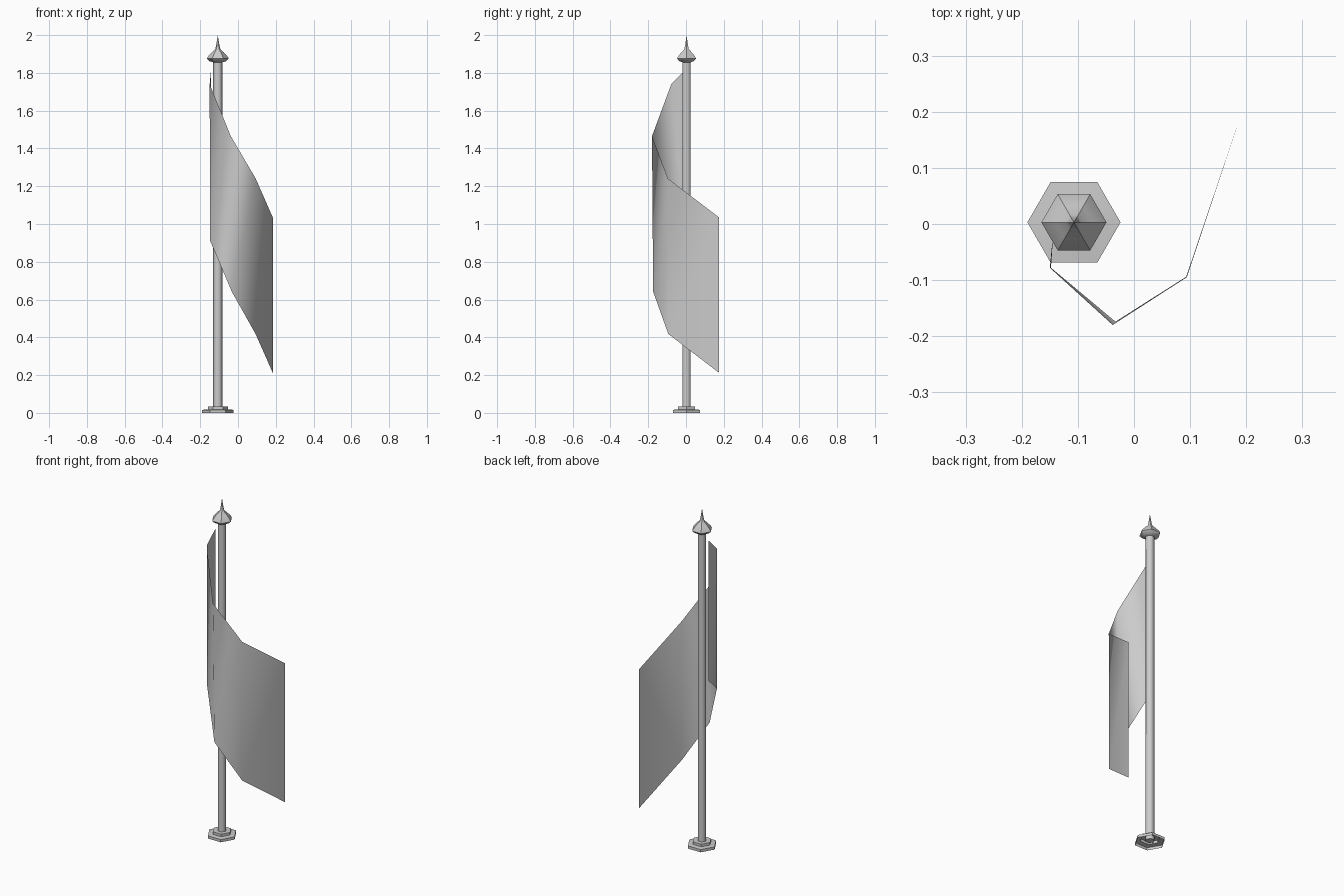
import bpy, math

if "Cube" in bpy.data.objects:
    bpy.data.objects.remove(bpy.data.objects["Cube"])

POLE_X, POLE_Y, SIDES = -0.107, 0.003, 6


def make(name, verts, faces, angle):
    mesh = bpy.data.meshes.new(name)
    mesh.from_pydata(verts, [], faces)
    mesh.update()
    ob = bpy.data.objects.new(name, mesh)
    bpy.context.collection.objects.link(ob)
    bpy.ops.object.select_all(action='DESELECT')
    ob.select_set(True)
    bpy.context.view_layer.objects.active = ob
    bpy.ops.object.shade_smooth_by_angle(angle=math.radians(angle))
    return ob


def lathe(name, profile, angle=30, tip=None, cap_bottom=False):
    """Six-sided turned shape around the pole axis, from (radius, z) pairs."""
    verts, faces = [], []
    for r, z in profile:
        for i in range(SIDES):
            a = math.tau * i / SIDES
            verts.append((POLE_X + r * math.cos(a), POLE_Y + r * math.sin(a), z))
    for k in range(len(profile) - 1):
        for i in range(SIDES):
            j = (i + 1) % SIDES
            a, b = k * SIDES, (k + 1) * SIDES
            faces.append((a + i, a + j, b + j, b + i))
    if tip is not None:
        top = (len(profile) - 1) * SIDES
        verts.append((POLE_X, POLE_Y, tip))
        faces += [(top + i, top + (i + 1) % SIDES, len(verts) - 1) for i in range(SIDES)]
    if cap_bottom:
        faces.append(tuple(reversed(range(SIDES))))
    return make(name, verts, faces, angle)


# stepped foot, open underneath
lathe("base", [(0.083, 0.0), (0.083, 0.016), (0.053, 0.019), (0.053, 0.034), (0.025, 0.034)])

# pole
lathe("pole", [(0.025, 0.012), (0.025, 1.86)], angle=65, cap_bottom=True)

# spear-shaped finial
lathe("finial", [(0.025, 1.856), (0.044, 1.862), (0.058, 1.876), (0.052, 1.886),
                 (0.033, 1.908), (0.014, 1.925), (0.009, 1.945)], angle=40, tip=2.0)

# hanging banner: columns of (x, y, z) at the top edge and at the bottom edge
top = [(-0.143, -0.006, 1.815), (-0.150, -0.078, 1.74), (-0.038, -0.180, 1.465),
       (0.094, -0.095, 1.24), (0.184, 0.175, 1.035)]
bottom = [(-0.143, -0.006, 0.985), (-0.148, -0.078, 0.912), (-0.033, -0.174, 0.642),
          (0.093, -0.094, 0.418), (0.184, 0.175, 0.212)]
n = len(top)
make("banner", bottom + top, [(i, i + 1, n + i + 1, n + i) for i in range(n - 1)], 80)
